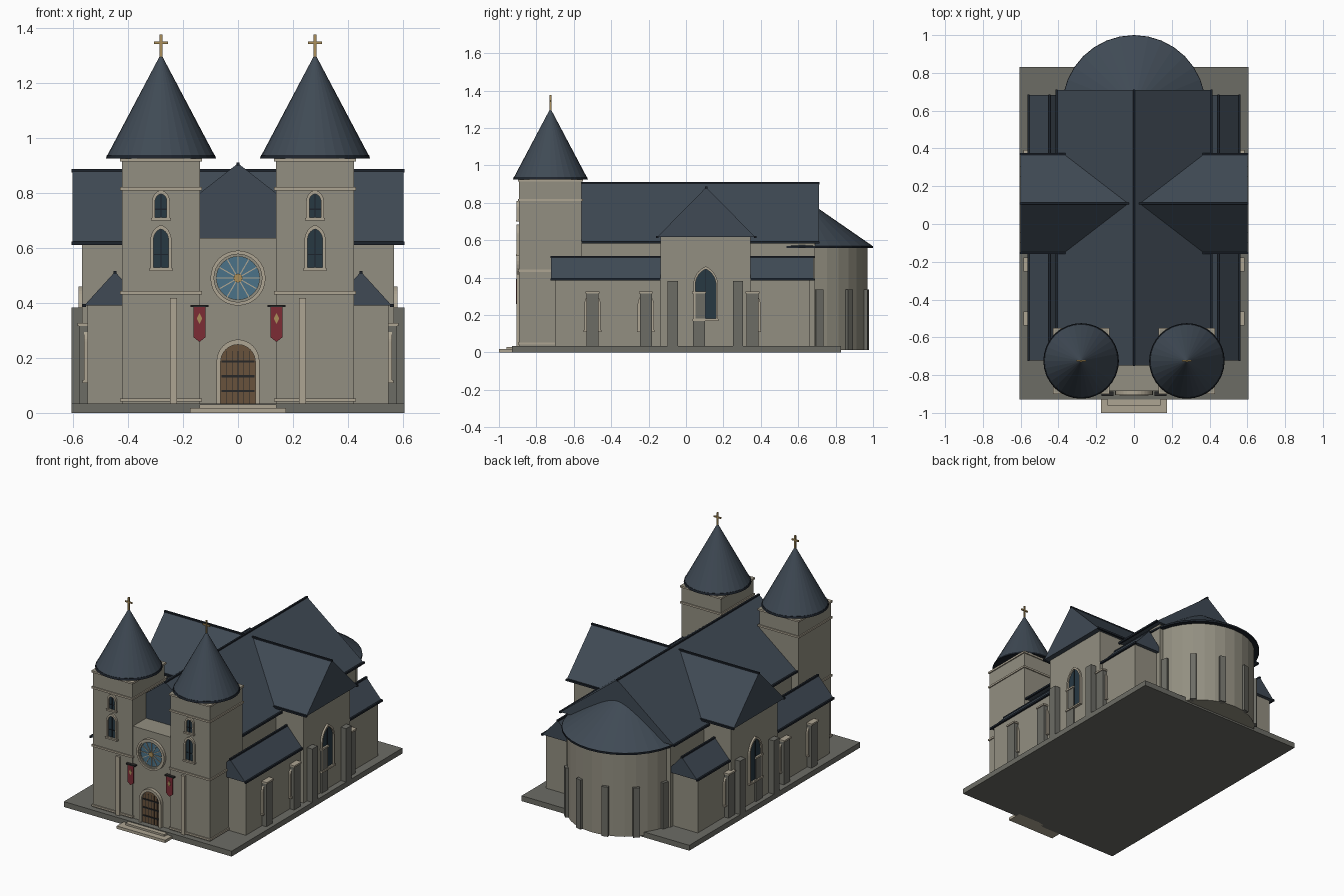
import bpy, bmesh
from math import sin, cos, asin, pi, radians
from mathutils import Vector

if "Cube" in bpy.data.objects:
    bpy.data.objects.remove(bpy.data.objects["Cube"])


def mat(name, r, g, b):
    m = bpy.data.materials.new(name)
    m.diffuse_color = (r, g, b, 1)
    m.use_nodes = True
    m.node_tree.nodes["Principled BSDF"].inputs["Base Color"].default_value = m.diffuse_color
    return m


STONE = mat("stone", .29, .275, .22)
TRIM = mat("pale_stone", .42, .375, .29)
GREY = mat("dark_stone", .15, .15, .13)
ROOF = mat("slate", .05, .068, .09)
EDGE = mat("slate_edge", .012, .017, .025)
GLASS = mat("dark_glass", .02, .04, .055)
BLUE = mat("blue_glass", .07, .17, .25)
WOOD = mat("wood", .14, .085, .045)
IRON = mat("iron", .02, .02, .02)
RED = mat("red_cloth", .2, .025, .035)
GOLD = mat("gold", .4, .27, .1)


def finish(name, bm, m):
    bmesh.ops.recalc_face_normals(bm, faces=bm.faces)
    me = bpy.data.meshes.new(name)
    bm.to_mesh(me)
    bm.free()
    me.materials.append(m)
    ob = bpy.data.objects.new(name, me)
    bpy.context.collection.objects.link(ob)
    return ob


def extrude(name, axis, outline, a, b, m, inner=None):
    """Sweep a (horizontal, z) outline along x or y from a to b; inner makes it a ring."""
    put = (lambda p: (p[0], a, p[1])) if axis == 'y' else (lambda p: (a, p[0], p[1]))
    bm = bmesh.new()
    o = [bm.verts.new(put(p)) for p in outline]
    if inner:
        i = [bm.verts.new(put(p)) for p in inner]
        n = len(o)
        faces = [bm.faces.new((o[k], o[(k + 1) % n], i[(k + 1) % n], i[k])) for k in range(n)]
    else:
        faces = [bm.faces.new(o)]
    new = bmesh.ops.extrude_face_region(bm, geom=faces, use_keep_orig=True)['geom']
    d = Vector((0, b - a, 0)) if axis == 'y' else Vector((b - a, 0, 0))
    bmesh.ops.translate(bm, verts=[v for v in new if isinstance(v, bmesh.types.BMVert)], vec=d)
    return finish(name, bm, m)


def box(name, x0, x1, y0, y1, z0, z1, m):
    return extrude(name, 'y', [(x0, z0), (x1, z0), (x1, z1), (x0, z1)], y0, y1, m)


def cone(name, x, y, z0, z1, r0, r1, m, n=32):
    bm = bmesh.new()
    bmesh.ops.create_cone(bm, cap_ends=True, segments=n, radius1=r0, radius2=r1, depth=z1 - z0)
    bmesh.ops.translate(bm, verts=bm.verts, vec=(x, y, (z0 + z1) / 2))
    return finish(name, bm, m)


def gable(name, axis, c, w, z0, z1, a, b):
    """Solid gabled roof with dark ridge and eaves."""
    extrude(name, axis, [(c - w, z0), (c + w, z0), (c, z1)], a, b, ROOF)
    t = .006
    for k, (u, z) in enumerate([(c - w, z0), (c + w, z0), (c, z1 - .003)]):
        extrude(f"{name}_edge_{k}", axis, [(u - t, z - t), (u + t, z - t), (u + t, z + t), (u - t, z + t)],
                a - .003, b + .003, EDGE)


def arch(c, w, z0, zs, zt, n=8):
    """Round or pointed arch outline."""
    h = zt - zs
    r = (w * w + h * h) / (2 * w)
    half = [(r - w - r * cos(k / n * asin(min(1, h / r))), zs + r * sin(k / n * asin(min(1, h / r))))
            for k in range(n + 1)]
    left = [(-w, z0)] + half
    return [(c + x, z) for x, z in left] + [(c - x, z) for x, z in left[-2::-1]]


def window(name, axis, c, w, z0, zs, zt, face, out, glass=GLASS, f=.011):
    """Glass, raised frame, mullion and sill on the wall plane `face`; out is +1 or -1."""
    g = arch(c, w - f, z0 + f / 2, zs, zt - f * 1.3)
    extrude(name + "_glass", axis, g, face - out * .01, face + out * .004, glass)
    extrude(name + "_frame", axis, arch(c, w, z0, zs, zt), face - out * .01, face + out * .013, TRIM, g)
    extrude(name + "_mullion", axis, [(c - .002, z0), (c + .002, z0), (c + .002, zt - f), (c - .002, zt - f)],
            face, face + out * .008, EDGE)
    s = w + .004
    extrude(name + "_sill", axis, [(c - s, z0 - .006), (c + s, z0 - .006), (c + s, z0 + .004), (c - s, z0 + .004)],
            face - out * .01, face + out * .018, TRIM)


# Base and steps
box("plinth", -.605, .605, -.93, .83, 0, .035, GREY)
box("lower_step", -.175, .175, -1, -.9, 0, .018, TRIM)
box("upper_step", -.14, .14, -.96, -.88, .018, .03, TRIM)

# Nave, transept and central front wall
box("nave_wall", -.37, .37, -.74, .69, .03, .6, STONE)
gable("nave_roof", 'y', 0, .41, .587, .907, -.75, .71)
box("transept_wall", -.567, .567, -.135, .345, .03, .62, STONE)
gable("transept_roof", 'x', .108, .262, .617, .883, -.602, .602)
box("front_wall", -.15, .15, -.885, -.73, .03, .635, STONE)

# Apse
cone("apse_wall", 0, .62, .012, .565, .35, .35, STONE)
cone("apse_eave", 0, .62, .558, .57, .38, .38, EDGE)
cone("apse_roof", 0, .62, .57, .83, .376, 0, ROOF)
for k in range(6):
    a = radians(15 + 30 * k)
    b = box(f"apse_buttress_{k}", -.02, .02, -.02, .02, .012, .335, GREY)
    b.location = (.347 * cos(a), .62 + .347 * sin(a), 0)
    b.rotation_euler.z = a

for s, side in ((-1, "left"), (1, "right")):
    # Side aisle with buttresses over small windows
    xs = sorted((s * .34, s * .547))
    box(f"{side}_aisle_wall", *xs, -.7, .66, .03, .395, STONE)
    gable(f"{side}_aisle_roof", 'y', s * .447, .112, .39, .513, -.722, .683)
    for k in range(4):
        y = -.5 + .285 * k
        window(f"{side}_aisle_window_{k}", 'x', y, .043, .115, .26, .315, s * .547, s)
        box(f"{side}_aisle_buttress_{k}", *sorted((s * .53, s * .578)), y - .032, y + .032, .03, .315, GREY)
        box(f"{side}_buttress_cap_{k}", *sorted((s * .53, s * .584)), y - .037, y + .037, .315, .326, TRIM)

    # Transept end
    window(f"{side}_transept_window", 'x', .105, .066, .175, .36, .46, s * .567, s)
    for k, y in enumerate((-.07, .278)):
        box(f"{side}_transept_buttress_{k}", *sorted((s * .55, s * .605)), y - .028, y + .028, .03, .383, GREY)

    # Tower shaft, string courses and spire
    cx, cy = s * .28, -.725
    box(f"{side}_tower", cx - .142, cx + .142, cy - .167, cy + .167, .03, .925, STONE)
    for k, z in enumerate((.047, .437, .815, .919)):
        box(f"{side}_tower_band_{k}", cx - .149, cx + .149, cy - .174, cy + .174, z - .006, z + .006, TRIM)
    cone(f"{side}_spire_eave", cx, cy, .925, .938, .2, .196, EDGE)
    cone(f"{side}_spire", cx, cy, .938, 1.305, .194, 0, ROOF)
    box(f"{side}_cross_post", cx - .005, cx + .005, cy - .005, cy + .005, 1.29, 1.375, GOLD)
    box(f"{side}_cross_arm", cx - .025, cx + .025, cy - .004, cy + .004, 1.34, 1.349, GOLD)

    # Tower front windows and pilaster
    front = cy - .167
    window(f"{side}_tower_low_window", 'y', cx, .038, .522, .63, .683, front, -1)
    window(f"{side}_tower_high_window", 'y', cx, .032, .705, .77, .81, front, -1)
    for k, z in enumerate((.575, .74)):
        box(f"{side}_window_bar_{k}", cx - .026, cx + .026, front - .007, front, z - .002, z + .002, EDGE)
    box(f"{side}_pilaster", s * .235 - .013, s * .235 + .013, front - .014, front + .01, .035, .418, TRIM)

    # Banner
    bx = s * .14
    extrude(f"{side}_banner", 'y', [(bx - .022, .385), (bx - .022, .275), (bx, .258), (bx + .022, .275),
                                    (bx + .022, .385)], front - .016, front - .011, RED)
    extrude(f"{side}_banner_diamond", 'y', [(bx - .01, .343), (bx, .323), (bx + .01, .343), (bx, .363)],
            front - .018, front - .015, GOLD)
    box(f"{side}_banner_rod", bx - .032, bx + .032, front - .018, front + .005, .385, .393, IRON)

# Rose window
F = -.885


def circle(r, n=32):
    return [(r * cos(2 * pi * k / n), .49 + r * sin(2 * pi * k / n)) for k in range(n)]


extrude("rose_glass", 'y', circle(.084), F + .01, F - .006, BLUE)
extrude("rose_outer_frame", 'y', circle(.1), F + .01, F - .02, TRIM, circle(.087))
extrude("rose_inner_frame", 'y', circle(.088), F + .01, F - .014, STONE, circle(.078))
for k in range(12):
    a = 2 * pi * k / 12
    u, v = cos(a), sin(a)
    t = .002
    extrude(f"rose_spoke_{k}", 'y', [(r * u + q * t * v, .49 + r * v - q * t * u)
            for r, q in ((.01, 1), (.08, 1), (.08, -1), (.01, -1))], F, F - .01, TRIM)
extrude("rose_hub", 'y', circle(.016, 16), F, F - .014, GOLD)

# Door
extrude("door", 'y', arch(0, .063, .035, .185, .248), F + .01, F - .008, WOOD)
extrude("door_frame", 'y', arch(0, .078, .03, .187, .267), F + .01, F - .022, TRIM,
        arch(0, .063, .03, .185, .248))
for k in range(5):
    x = -.042 + .021 * k
    box(f"door_plank_gap_{k}", x - .001, x + .001, F - .01, F, .035, .225, IRON)
for k, z in enumerate((.08, .133, .187)):
    box(f"door_strap_{k}", -.06, .06, F - .013, F, z - .004, z + .004, IRON)
